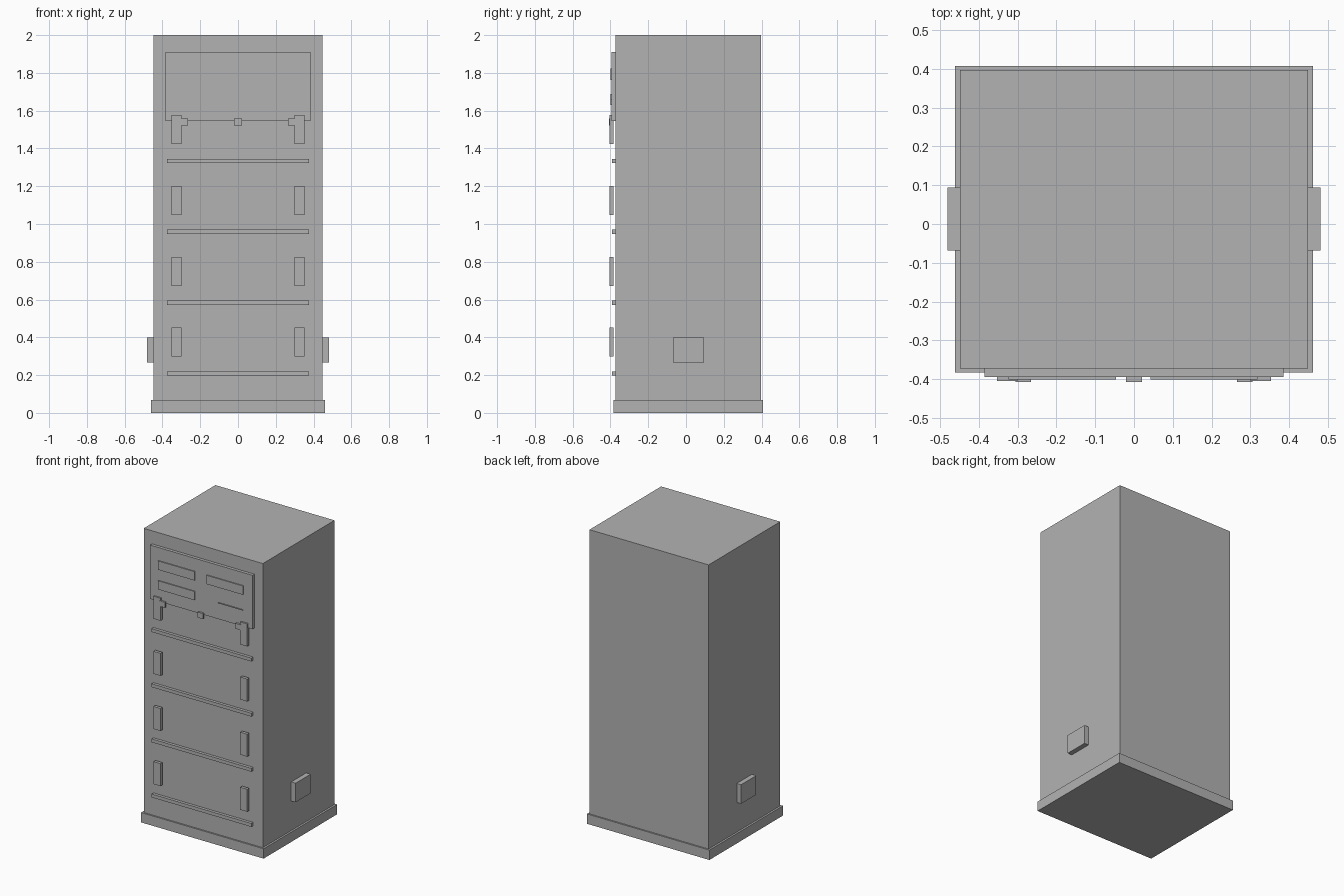
import bpy
import bmesh
from mathutils import Vector

if "Cube" in bpy.data.objects:
    bpy.data.objects.remove(bpy.data.objects["Cube"])

grey = bpy.data.materials.new("plain_grey")
grey.diffuse_color = (0.45, 0.45, 0.45, 1)
grey.use_nodes = True
grey.node_tree.nodes["Principled BSDF"].inputs["Base Color"].default_value = grey.diffuse_color


def box(name, x, y, z):
    """Box from (min, max) ranges on each axis."""
    bm = bmesh.new()
    bmesh.ops.create_cube(bm, size=1)
    for v in bm.verts:
        v.co = Vector([(r[0] + r[1]) / 2 + c * (r[1] - r[0])
                       for r, c in zip((x, y, z), v.co)])
    mesh = bpy.data.meshes.new(name)
    bm.to_mesh(mesh)
    bm.free()
    mesh.materials.append(grey)
    ob = bpy.data.objects.new(name, mesh)
    bpy.context.collection.objects.link(ob)
    return ob


def pair(name, x, y, z):
    """Box and its mirror image across x = 0."""
    box(name + "_right", x, y, z)
    box(name + "_left", (-x[1], -x[0]), y, z)


# Cabinet body and plinth
box("cabinet_body", (-0.448, 0.448), (-0.373, 0.397), (0.0, 2.0))
box("plinth", (-0.461, 0.461), (-0.383, 0.407), (0.0, 0.067))

# Boxes on both sides
pair("side_box", (0.448, 0.481), (-0.068, 0.094), (0.268, 0.398))

# Upper control panel with thin label plates
box("control_panel", (-0.385, 0.385), (-0.394, -0.373), (1.545, 1.911))
plate_y = (-0.401, -0.394)
box("label_plate_upper_left", (-0.323, -0.047), plate_y, (1.763, 1.823))
box("label_plate_upper_right", (0.043, 0.318), plate_y, (1.763, 1.823))
box("label_plate_lower_left", (-0.323, -0.047), plate_y, (1.629, 1.688))
box("thin_marker_line", (0.13, 0.315), plate_y, (1.656, 1.659))

# Latches along the lower edge of the panel
latch_y, latch_z = (-0.407, -0.394), (1.521, 1.558)
box("latch_middle", (-0.02, 0.02), latch_y, latch_z)
pair("latch", (0.265, 0.306), latch_y, latch_z)

# Four bays, each with two handles and a divider rail
for i in range(4):
    dz = i * 0.375
    pair(f"handle_{i + 1}", (0.3, 0.353), (-0.405, -0.384),
         (0.298 + dz, 0.451 + dz))
    box(f"divider_rail_{i + 1}", (-0.375, 0.375), (-0.393, -0.373),
        (0.197 + dz, 0.22 + dz))
